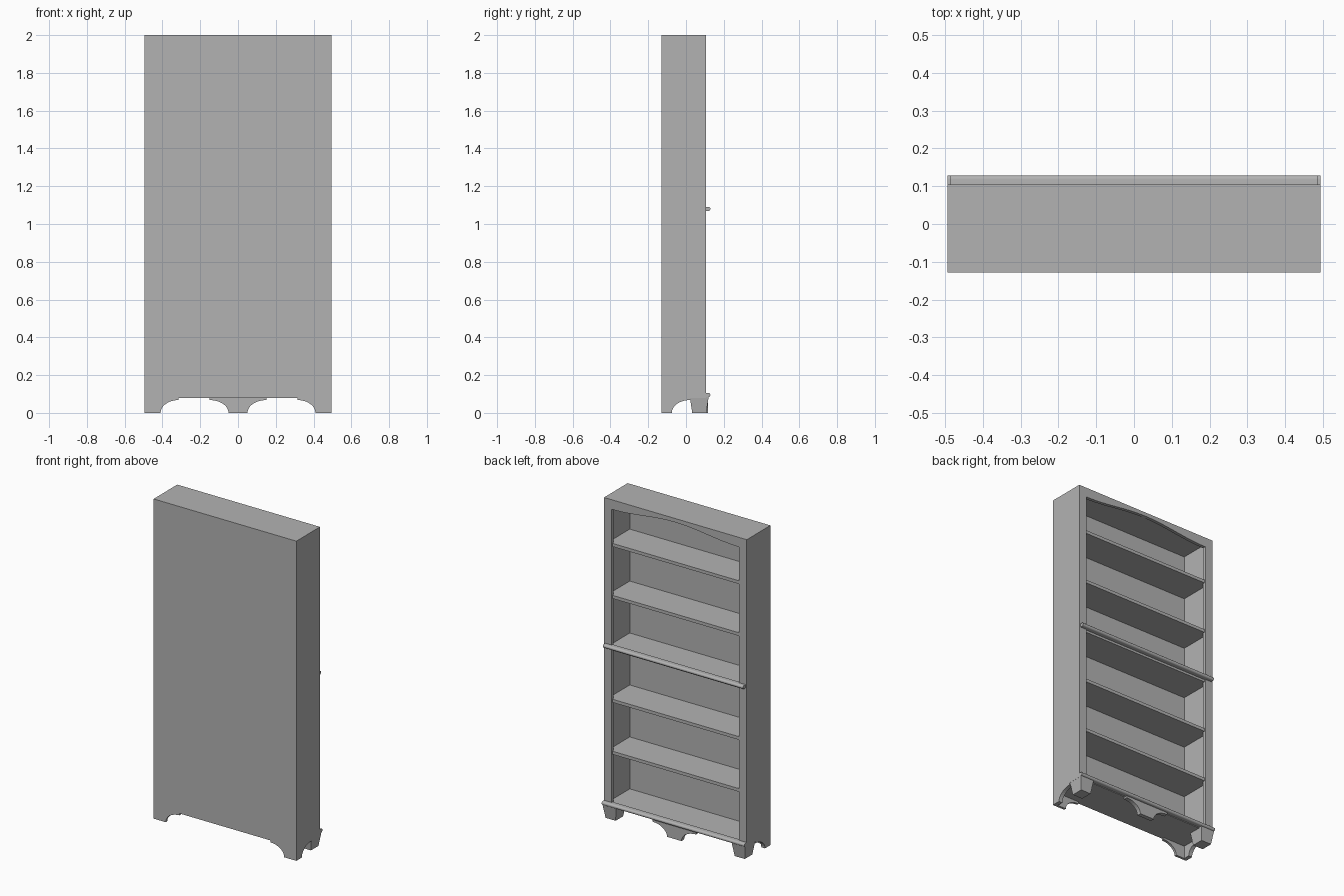
import bpy
import bmesh
import math
from mathutils import Vector

cube = bpy.data.objects.get("Cube")
if cube:
    bpy.data.objects.remove(cube, do_unlink=True)

GREY = bpy.data.materials.new("plain grey")
GREY.use_nodes = True
GREY.diffuse_color = (0.45, 0.45, 0.45, 1)
GREY.node_tree.nodes["Principled BSDF"].inputs["Base Color"].default_value = (0.45, 0.45, 0.45, 1)

# Main dimensions
HALF = 0.494            # half width
BACK, FRONT = -0.129, 0.105
TOP, BASE = 2.0, 0.08   # top of the case, underside of the case
SIDE_T, BACK_T, FRAME_T = 0.025, 0.015, 0.02
STILE = 0.053
CURVE_Z = 0.068


def finish(name, bm):
    bmesh.ops.recalc_face_normals(bm, faces=bm.faces)
    mesh = bpy.data.meshes.new(name)
    bm.to_mesh(mesh)
    bm.free()
    mesh.materials.append(GREY)
    obj = bpy.data.objects.new(name, mesh)
    bpy.context.collection.objects.link(obj)
    return obj


def box(name, x, y, z):
    """Box from (min, max) pairs."""
    bm = bmesh.new()
    bmesh.ops.create_cube(bm, size=1)
    for v in bm.verts:
        v.co = Vector([r[0] if c < 0 else r[1] for c, r in zip(v.co, (x, y, z))])
    return finish(name, bm)


def extrude(name, profile, axis, lo, hi):
    """Extrude a profile of (horizontal, z) points along x or y."""
    bm = bmesh.new()
    place = (lambda a, z: (lo, a, z)) if axis == "x" else (lambda a, z: (a, lo, z))
    face = bm.faces.new([bm.verts.new(place(a, z)) for a, z in profile])
    new = bmesh.ops.extrude_face_region(bm, geom=[face])["geom"]
    move = Vector((hi - lo, 0, 0)) if axis == "x" else Vector((0, hi - lo, 0))
    bmesh.ops.translate(bm, vec=move, verts=[g for g in new if isinstance(g, bmesh.types.BMVert)])
    return finish(name, bm)


def cove(start, end, steps=8):
    """Hollow bracket curve rising from the floor, with a small step at its end."""
    pts = []
    for i in range(steps + 1):
        t = i / steps * math.pi / 2
        pts.append((end - (end - start) * math.cos(t), CURVE_Z * math.sin(t)))
    return pts + [(end, BASE)]


def mirrored(points):
    return [(-a, z) for a, z in reversed(points)]


# Back panel with bracket feet
foot = cove(0.41, 0.315)
extrude("back_panel",
        [(-HALF, TOP), (-HALF, 0)] + [(-a, z) for a, z in foot]
        + foot[::-1] + [(HALF, 0), (HALF, TOP)],
        "y", BACK, BACK + BACK_T)

# Side panels with a rear bracket foot
side = [(BACK, TOP), (BACK, 0)] + cove(-0.075, 0.02) + [(FRONT, BASE), (FRONT, TOP)]
for label, s in (("left", 1), ("right", -1)):
    lo, hi = sorted((s * HALF, s * (HALF - SIDE_T)))
    extrude(label + "_side_panel", side, "x", lo, hi)

# Top board and shelves
inner = HALF - SIDE_T
box("top_board", (-inner, inner), (BACK + BACK_T, FRONT), (TOP - 0.02, TOP))
for i in range(6):
    z = 0.1 + i * 0.325
    box("shelf_%d" % (i + 1), (-inner, inner), (BACK + BACK_T, FRONT - 0.006), (z - 0.02, z))

# Face frame: stiles and arched top rail
edge = HALF - STILE
for label, s in (("left", 1), ("right", -1)):
    lo, hi = sorted((s * edge, s * HALF))
    box(label + "_stile", (lo, hi), (FRONT - FRAME_T, FRONT), (BASE, TOP))
arch = []
for i in range(25):
    u = i / 12 - 1
    arch.append((u * edge, 1.94 + 0.018 * (1 + math.cos(math.pi * u))))
extrude("arched_top_rail", [(edge, TOP), (-edge, TOP)] + arch, "y", FRONT - FRAME_T, FRONT)

# Rounded mouldings across the open side
for name, z, half in (("middle_moulding", 1.08, 0.485), ("base_moulding", 0.095, HALF)):
    r = 0.011
    rounded = [(0.129 - r + r * math.cos(t), z + r * math.sin(t))
               for t in [math.pi * (i / 10 - 0.5) for i in range(11)]]
    rod = extrude(name, [(FRONT - 0.01, z - r)] + rounded + [(FRONT - 0.01, z + r)], "x", -half, half)
    bpy.ops.object.select_all(action="DESELECT")
    rod.select_set(True)
    bpy.context.view_layer.objects.active = rod
    bpy.ops.object.shade_smooth_by_angle(angle=math.radians(35))

# Tapered block feet on the open side
for label, s in (("left", 1), ("right", -1)):
    lo, hi = sorted((s * 0.4, s * HALF))
    block = box(label + "_block_foot", (lo, hi), (0.02, 0.12), (0, BASE + 0.005))
    cx, cy = (lo + hi) / 2, 0.07
    for v in block.data.vertices:
        if v.co.z < 0.01:
            v.co.x = cx + (v.co.x - cx) * 0.74
            v.co.y = cy + (v.co.y - cy) * 0.74

# Centre bracket
centre = cove(0.05, 0.15)
extrude("centre_bracket", mirrored(centre) + centre, "y", 0.09, 0.116)
